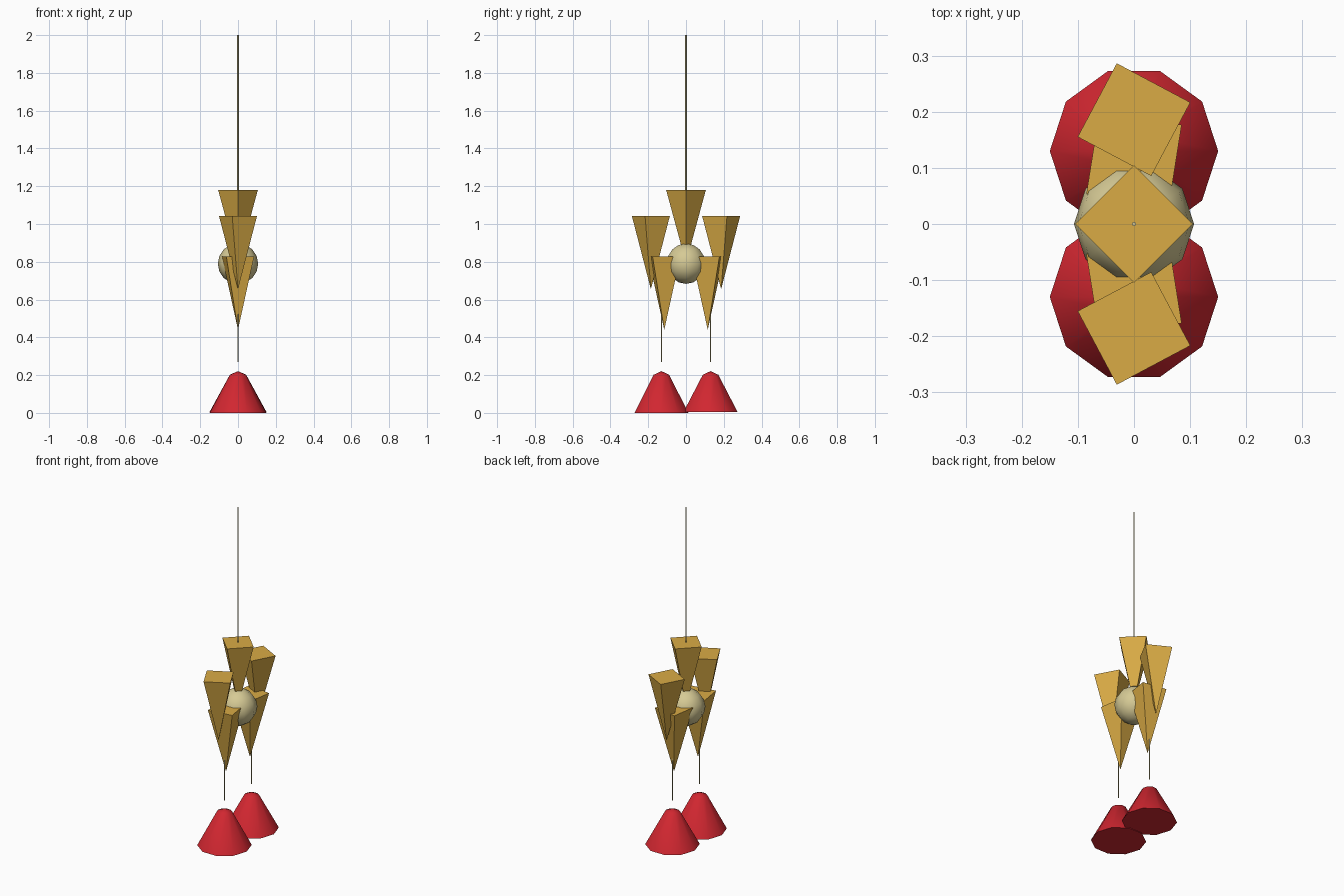
import bpy
import bmesh
from math import sin, cos, pi, radians

cube = bpy.data.objects.get("Cube")
if cube:
    bpy.data.objects.remove(cube, do_unlink=True)


def make_material(name, rgb):
    mat = bpy.data.materials.new(name)
    mat.use_nodes = True
    mat.diffuse_color = (*rgb, 1)
    mat.node_tree.nodes["Principled BSDF"].inputs["Base Color"].default_value = (*rgb, 1)
    return mat


gold = make_material("gold", (0.70, 0.41, 0.06))
cream = make_material("cream", (0.67, 0.59, 0.30))
red = make_material("red", (0.64, 0.02, 0.03))


def lathe(name, profile, sides, mat, location, turn=0, smooth=None):
    """Revolve (radius, z) points, bottom to top; zero radius makes a tip."""
    bm = bmesh.new()
    rings = []
    for r, z in profile:
        if r == 0:
            rings.append([bm.verts.new((0, 0, z))] * sides)
        else:
            rings.append([bm.verts.new((r * cos(2 * pi * i / sides),
                                        r * sin(2 * pi * i / sides), z))
                          for i in range(sides)])
    for low, high in zip(rings, rings[1:]):
        for i in range(sides):
            j = (i + 1) % sides
            corners = [low[i], low[j], high[j], high[i]]
            bm.faces.new(list(dict.fromkeys(corners)))
    if profile[0][0]:
        bm.faces.new(rings[0][::-1])
    if profile[-1][0]:
        bm.faces.new(rings[-1])
    mesh = bpy.data.meshes.new(name)
    bm.to_mesh(mesh)
    bm.free()
    mesh.materials.append(mat)
    obj = bpy.data.objects.new(name, mesh)
    obj.location = location
    obj.rotation_euler.z = radians(turn)
    bpy.context.collection.objects.link(obj)
    if smooth:
        bpy.ops.object.select_all(action="DESELECT")
        obj.select_set(True)
        bpy.context.view_layer.objects.active = obj
        bpy.ops.object.shade_smooth_by_angle(angle=radians(smooth))
    return obj


def pyramid(name, y, tip_z, turn):
    lathe(name, [(0, 0), (0.105, 0.387)], 4, gold, (0, y, tip_z), turn)


# Central ball
RADIUS, RINGS = 0.107, 8
arc = [(RADIUS * sin(pi * k / RINGS) if 0 < k < RINGS else 0,
        -RADIUS * cos(pi * k / RINGS)) for k in range(RINGS + 1)]
lathe("ball", arc, 10, cream, (0, 0, 0.79), smooth=40)

# Hanging rod and top spike
lathe("hanging_rod", [(0.004, 0), (0.004, 0.83)], 8, cream, (0, 0, 1.17))
pyramid("top_spike", 0, 0.793, 0)

# Paired spikes, wires and bells, front and back
for side, s in (("front", -1), ("back", 1)):
    pyramid(side + "_upper_spike", s * 0.186, 0.655, s * 17)
    pyramid(side + "_lower_spike", s * 0.115, 0.44, s * 36)
    lathe(side + "_wire", [(0.002, 0), (0.002, 0.40)], 6, cream, (0, s * 0.13, 0.27))
    base = 0.0 if s < 0 else 0.006
    lathe(side + "_bell", [(0.15, base), (0.043, 0.202), (0, 0.221)],
          10, red, (0, s * 0.13, 0), smooth=50)
